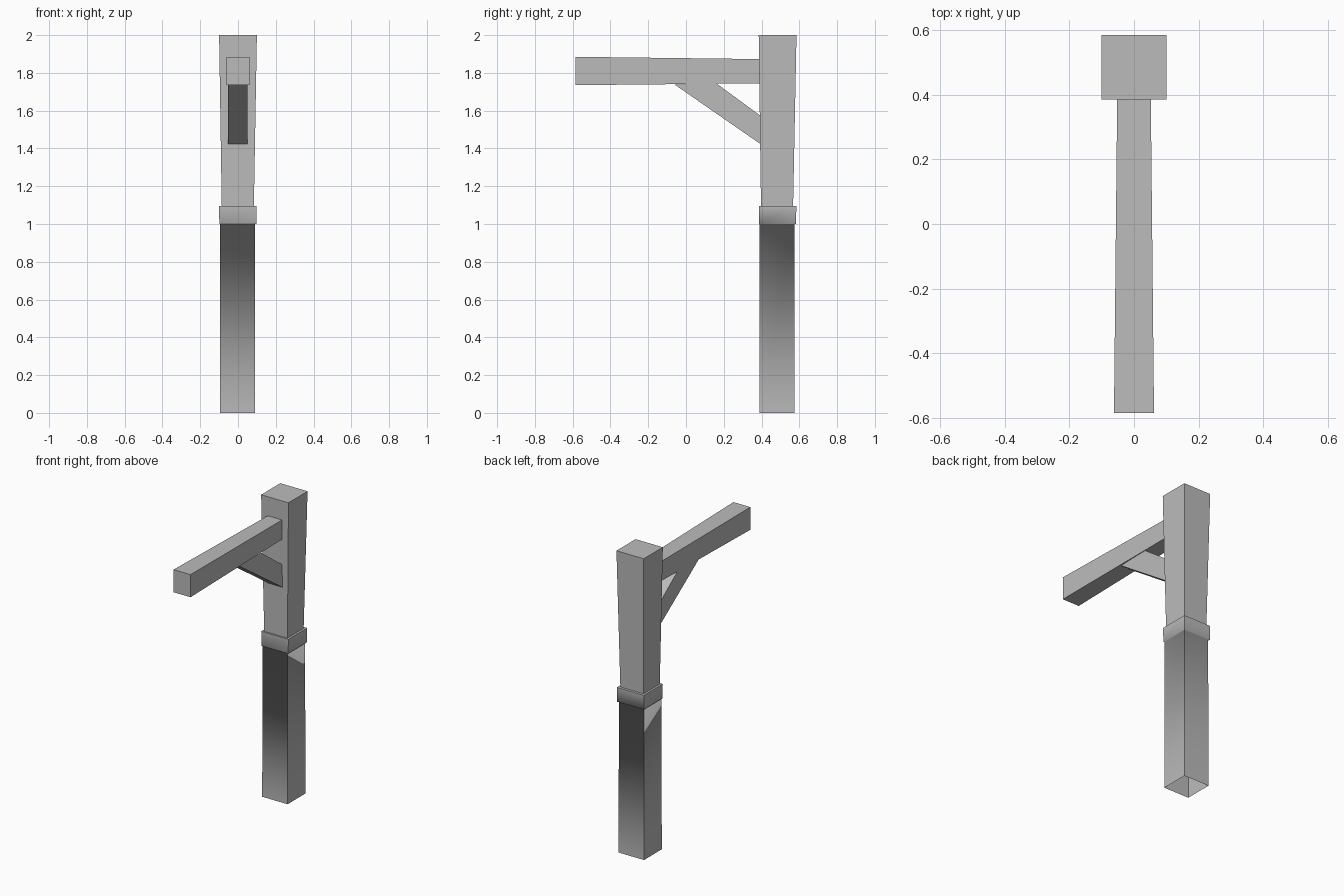
import bpy, bmesh

cube = bpy.data.objects.get("Cube")
if cube:
    bpy.data.objects.remove(cube, do_unlink=True)

# Single grey
GREY = (0.5, 0.5, 0.5, 1)
grey = bpy.data.materials.new("plain grey")
grey.use_nodes = True
grey.diffuse_color = GREY
grey.node_tree.nodes["Principled BSDF"].inputs["Base Color"].default_value = GREY


def finish(name, bm):
    mesh = bpy.data.meshes.new(name)
    bm.to_mesh(mesh)
    bm.free()
    mesh.materials.append(grey)
    obj = bpy.data.objects.new(name, mesh)
    bpy.context.collection.objects.link(obj)
    return obj


def loft(name, rings, cap_first=True, cap_last=True, smooth_below=None):
    """Join four-cornered rings; corner edges stay sharp, long sides may shade smoothly."""
    bm = bmesh.new()
    loops = [[bm.verts.new(p) for p in ring] for ring in rings]
    for k, (a, b) in enumerate(zip(loops, loops[1:])):
        for i in range(4):
            j = (i + 1) % 4
            face = bm.faces.new((a[i], a[j], b[j], b[i]))
            face.smooth = smooth_below is not None and k < smooth_below
        for i in range(4):
            bm.edges.get((a[i], b[i])).smooth = False
    if cap_first:
        bm.faces.new(loops[0][::-1])
    if cap_last:
        bm.faces.new(loops[-1])
    if smooth_below is not None:
        ring = loops[smooth_below]
        for i in range(4):
            bm.edges.get((ring[i], ring[(i + 1) % 4])).smooth = False
    else:
        bmesh.ops.recalc_face_normals(bm, faces=bm.faces)
    return finish(name, bm)


def square(z, half, cx, cy):
    return [(cx + sx * half, cy + sy * half, z)
            for sx, sy in ((-1, -1), (1, -1), (1, 1), (-1, 1))]


def upright(y, half, low, high):
    return [(-half, y, low), (half, y, low), (half, y, high), (-half, y, high)]


# Post: open foot, softly shaded lower shaft and collar, flaring top
loft("post", [
    square(0, 0.093, -0.002, 0.482),
    square(1.0, 0.092, -0.002, 0.482),
    square(1.0, 0.098, -0.001, 0.485),
    square(1.095, 0.099, -0.001, 0.485),
    square(1.095, 0.085, -0.001, 0.482),
    square(2.0, 0.1, 0, 0.485),
], cap_first=False, smooth_below=3)

# Arm: tapers towards the post
loft("arm", [
    upright(-0.585, 0.062, 1.735, 1.885),
    upright(0.395, 0.052, 1.745, 1.873),
])

# Brace: slanted bar between arm and post
profile = [(-0.06, 1.738), (0.16, 1.745), (0.396, 1.572), (0.396, 1.422)]
loft("brace", [[(x, y, z) for y, z in profile] for x in (-0.052, 0.05)])
